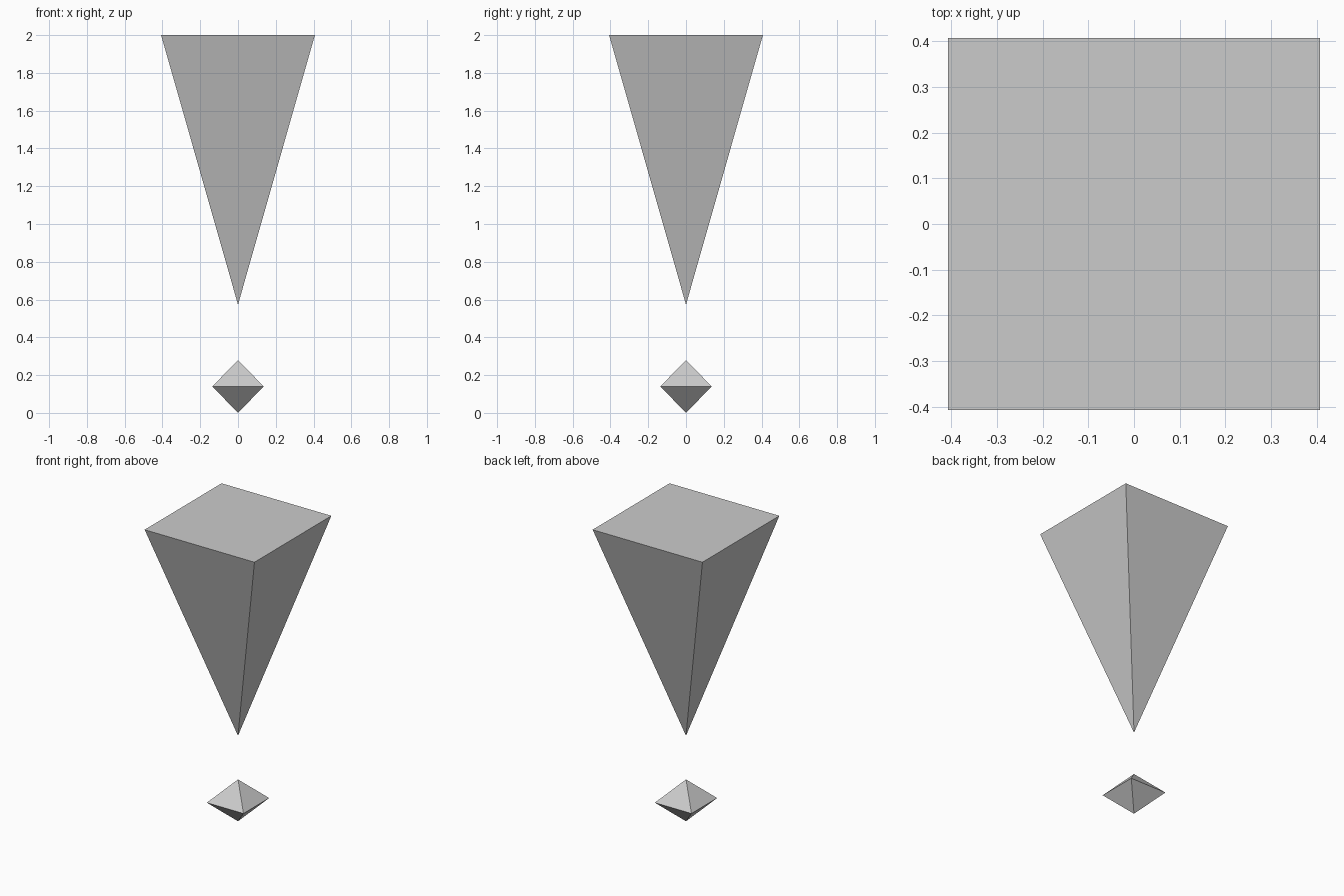
import bpy, bmesh

if "Cube" in bpy.data.objects:
    bpy.data.objects.remove(bpy.data.objects["Cube"])


def spike(name, half, z_base, tips):
    """Square base ring joined to one or two tips; a single tip gets a cap."""
    bm = bmesh.new()
    ring = [bm.verts.new((x * half, y * half, z_base))
            for x, y in ((-1, -1), (1, -1), (1, 1), (-1, 1))]
    for z in tips:
        tip = bm.verts.new((0, 0, z))
        for i in range(4):
            bm.faces.new((ring[i], ring[(i + 1) % 4], tip))
    if len(tips) == 1:
        bm.faces.new(ring)
    bmesh.ops.recalc_face_normals(bm, faces=bm.faces)
    mesh = bpy.data.meshes.new(name)
    bm.to_mesh(mesh)
    bm.free()
    obj = bpy.data.objects.new(name, mesh)
    bpy.context.collection.objects.link(obj)
    return obj


# Tall inverted pyramid, flat on top
spike("upper_pyramid", 0.407, 2.0, [0.573])

# Small double pyramid floating below it
spike("lower_diamond", 0.136, 0.14, [0.0, 0.28])
